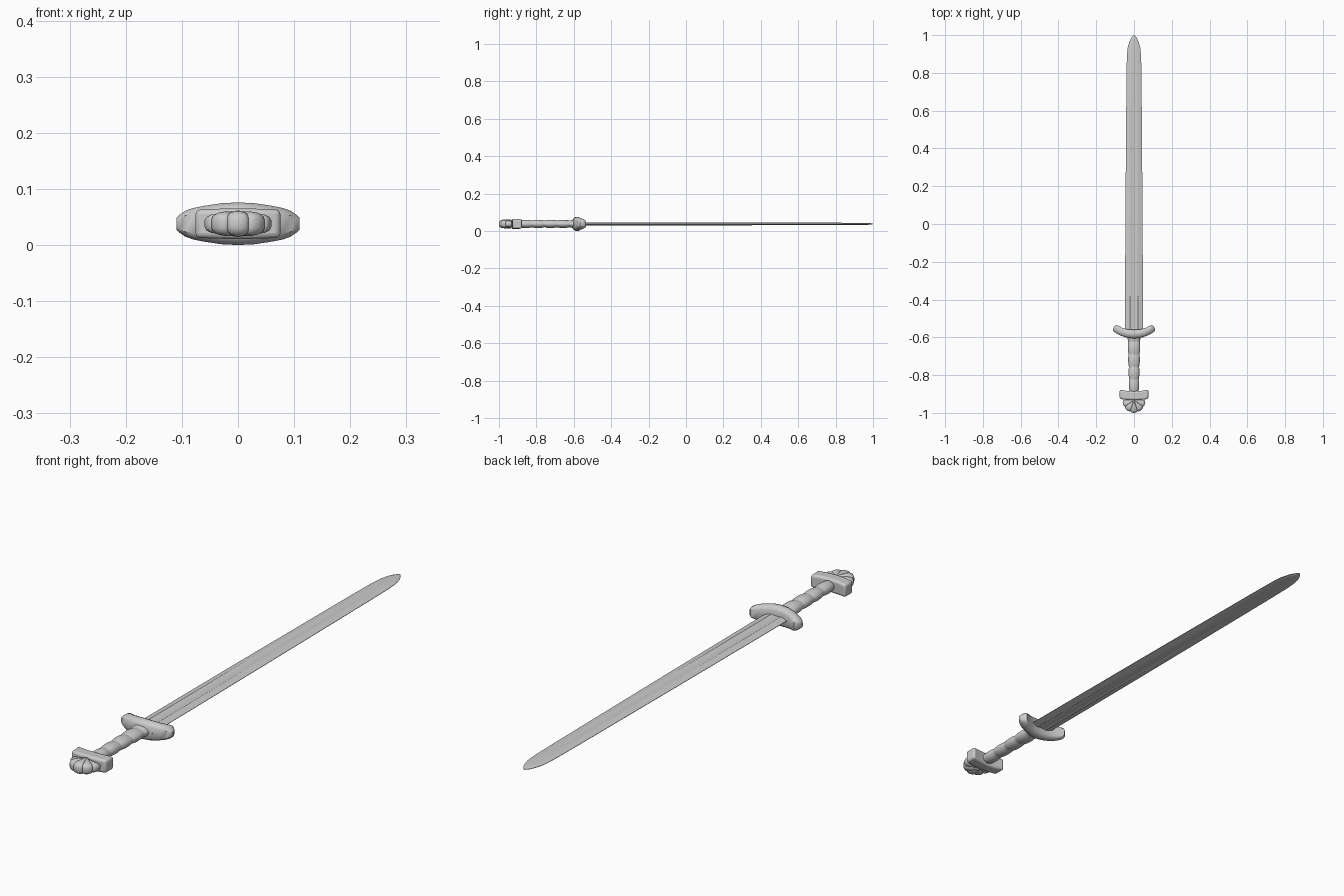
import bpy, math

if "Cube" in bpy.data.objects:
    bpy.data.objects.remove(bpy.data.objects["Cube"])

ZC = 0.038  # height of the sword's centre plane


def loft(name, rings, angle=35, bevel=0.0):
    """Skin a list of equal-length closed rings and cap both ends."""
    n = len(rings[0])
    verts = [(x, y, z + ZC) for ring in rings for x, y, z in ring]
    faces = [(i * n + j, i * n + (j + 1) % n, (i + 1) * n + (j + 1) % n, (i + 1) * n + j)
             for i in range(len(rings) - 1) for j in range(n)]
    faces += [tuple(range(n))[::-1], tuple(range((len(rings) - 1) * n, len(rings) * n))]
    mesh = bpy.data.meshes.new(name)
    mesh.from_pydata(verts, [], faces)
    obj = bpy.data.objects.new(name, mesh)
    bpy.context.collection.objects.link(obj)
    bpy.ops.object.select_all(action='DESELECT')
    bpy.context.view_layer.objects.active = obj
    obj.select_set(True)
    bpy.ops.object.mode_set(mode='EDIT')
    bpy.ops.mesh.select_all(action='SELECT')
    bpy.ops.mesh.normals_make_consistent(inside=False)
    bpy.ops.object.mode_set(mode='OBJECT')
    if bevel:
        mod = obj.modifiers.new("soft_edges", 'BEVEL')
        mod.width, mod.segments = bevel, 3
    bpy.ops.object.shade_smooth_by_angle(angle=math.radians(angle))
    return obj


def mirrored(stations):
    """Stations start at x = 0; add the negative side."""
    return [(-s[0], *s[1:]) for s in reversed(stations[1:])] + stations


# Blade: shallow fuller that fades out towards the rounded tip
blade = []
for y, w, t, groove in [(-0.6, .048, .008, .0035), (-0.3, .047, .008, .0035), (0.1, .045, .0075, .003),
                        (0.5, .042, .007, .002), (0.75, .040, .0065, .001), (0.88, .038, .006, 0),
                        (0.93, .034, .0055, 0), (0.965, .025, .005, 0), (0.987, .014, .004, 0),
                        (1.0, .003, .0015, 0)]:
    top = [(-w, .0008), (-w * .75, t * .5), (-w * .42, t), (-w * .3, t - groove * .7), (0, t - groove),
           (w * .3, t - groove * .7), (w * .42, t), (w * .75, t * .5), (w, .0008)]
    blade.append([(x, y, z) for x, z in top] + [(x, y, -z) for x, z in reversed(top)])
loft("blade", blade, 20)

# Guard: bar bent towards the blade, tapering to blunt ends
guard = []
for x, back, front, h in mirrored([(0, -.606, -.560, .038), (.03, -.603, -.558, .0365),
                                   (.06, -.595, -.551, .032), (.08, -.586, -.540, .028),
                                   (.094, -.579, -.534, .023), (.104, -.572, -.542, .016),
                                   (.11, -.566, -.553, .010)]):
    d = front - back
    side = [(0, .62), (.15, .86), (.4, 1), (.65, 1), (.88, .86), (1, .6)]
    guard.append([(x, back + d * f, h * g) for f, g in side] +
                 [(x, back + d * f, -h * g) for f, g in reversed(side)])
loft("guard", guard, 40)

# Grip: oval handle with swelling rings, slimmer towards the pommel
grip = []
STEPS = 56
for i in range(STEPS + 1):
    u = i / STEPS
    swell = abs(math.sin(math.pi * (u * 4.5 + .5))) ** .7
    rx = .033 - .009 * u + .004 * (swell - .5)
    rz = .0195 + .005 * (swell - .5)
    grip.append([(rx * math.cos(a), -.59 - .30 * u, rz * math.sin(a))
                 for a in (2 * math.pi * k / 24 for k in range(24))])
loft("grip", grip, 50)

# Upper bar below the grip: softened block
bar = []
for x, back, front, h in mirrored([(0, -.932, -.886, .0275), (.04, -.931, -.883, .0265),
                                   (.076, -.926, -.876, .025)]):
    bar.append([(x, back, -h), (x, back, h), (x, front, h), (x, front, -h)])
loft("pommel_bar", bar, 40, .009)

# Pommel cap: fan of five lobes split by radial creases
cap = []
FAN = 60
for i in range(FAN + 1):
    a = math.pi * i / FAN
    s = math.sin(a)
    lobe = abs(math.sin(5 * a)) ** .45
    r = .061 + .007 * s ** 2 - .006 * (1 - lobe)
    h = .0135 + .0098 * s ** .8 - .0035 * (1 - lobe)
    side = [(.05, 1), (.6, 1), (.82, .92), (.95, .7), (1, .35)]
    ring = [(f, g) for f, g in side] + [(f, -g) for f, g in reversed(side)]
    cap.append([(r * f * math.cos(a), -.932 - r * f * s, h * g) for f, g in ring])
loft("pommel_lobes", cap, 40)
